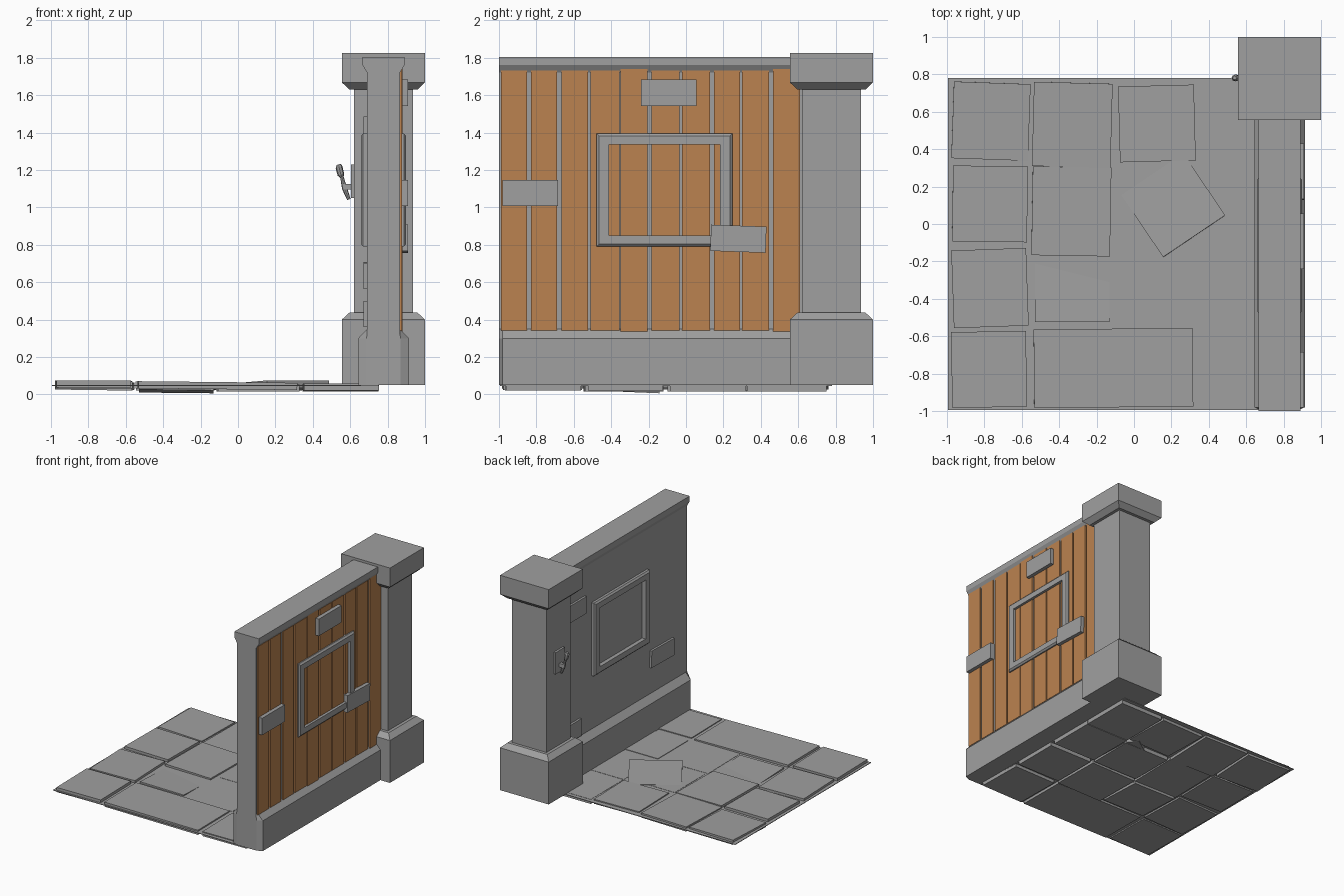
import bpy, bmesh, math
from mathutils import Matrix, Vector, Euler


def material(name, rgb):
    m = bpy.data.materials.new(name)
    m.diffuse_color = (*rgb, 1)
    return m


STONE = material("stone_grey", (0.35, 0.35, 0.35))
WOOD = material("plank_orange", (0.50, 0.225, 0.08))


def finish(name, bm, mat):
    bmesh.ops.recalc_face_normals(bm, faces=bm.faces[:])
    me = bpy.data.meshes.new(name)
    bm.to_mesh(me)
    bm.free()
    me.materials.append(mat)
    ob = bpy.data.objects.new(name, me)
    bpy.context.collection.objects.link(ob)
    return ob


def loft(name, rings, mat, caps=True):
    """Skin a list of closed rings that have equal point counts."""
    bm = bmesh.new()
    vs = [[bm.verts.new(p) for p in r] for r in rings]
    n = len(rings[0])
    for a, b in zip(vs, vs[1:]):
        for i in range(n):
            j = (i + 1) % n
            bm.faces.new((a[i], a[j], b[j], b[i]))
    if caps:
        bm.faces.new(vs[0])
        bm.faces.new(vs[-1])
    return finish(name, bm, mat)


def box(name, lo, hi, mat, rot=(0, 0, 0)):
    lo, hi = Vector(lo), Vector(hi)
    bm = bmesh.new()
    bmesh.ops.create_cube(bm, size=1)
    mtx = (Matrix.Translation((lo + hi) / 2)
           @ Euler([math.radians(a) for a in rot]).to_matrix().to_4x4()
           @ Matrix.Diagonal((*(hi - lo), 1)))
    bm.transform(mtx)
    return finish(name, bm, mat)


# Corner pillar: square sections up its height
PX, PY = 0.7775, 0.7775


def square(h, z):
    return [(PX + sx * h, PY + sy * h, z) for sx, sy in ((-1, -1), (1, -1), (1, 1), (-1, 1))]


loft("corner_pillar", [square(h, z) for h, z in (
    (0.2225, 0.05), (0.2225, 0.40), (0.182, 0.437), (0.157, 0.437),
    (0.157, 1.63), (0.182, 1.63), (0.2225, 1.668), (0.2225, 1.825))], STONE)

# Wall: mirrored profile with plinth and coping, run along y
WX = 0.778
half = [(0.135, 0.05), (0.135, 0.30), (0.088, 0.35), (0.088, 1.72), (0.112, 1.76), (0.112, 1.805)]


def wall_ring(y, plinth):
    pts = [(min(w, plinth) if z < 0.4 else w, z) for w, z in half]
    return [(WX + w, y, z) for w, z in pts] + [(WX - w, y, z) for w, z in reversed(pts)]


loft("wall", [wall_ring(-1.0, 0.09), wall_ring(-0.98, 0.135), wall_ring(0.70, 0.135)], STONE)

# Wooden planks on the outer face
edges = [(-0.99, -0.85), (-0.83, -0.69), (-0.665, -0.525), (-0.51, -0.355), (-0.35, -0.205),
         (-0.185, -0.035), (-0.022, 0.128), (0.15, 0.288), (0.30, 0.445), (0.465, 0.61)]
for i, (a, b) in enumerate(edges):
    tall = 0.008 if i in (4, 9) else 0
    box(f"plank_{i + 1}", (0.855, a, 0.342 - tall), (0.877 + tall / 4, b, 1.733 + tall), WOOD)

# Blank window frame, one ring on each side of the wall
CY, CZ = -0.115, 1.093


def frame_ring(x, hy, hz):
    return [(x, CY + sy * hy, CZ + sz * hz) for sy, sz in ((-1, -1), (1, -1), (1, 1), (-1, 1))]


for side, root, tip in (("outer", 0.86, 0.899), ("inner", 0.70, 0.657)):
    d = 0.012 if tip > root else -0.012
    loft(f"window_frame_{side}", [
        frame_ring(root, 0.363, 0.302), frame_ring(tip - d, 0.363, 0.302),
        frame_ring(tip, 0.350, 0.289), frame_ring(tip, 0.298, 0.243),
        frame_ring(root, 0.298, 0.243)], STONE, caps=False)

# Protruding bricks on both wall faces: y, z centre and tilt
for i, (y, z, t) in enumerate(((-0.833, 1.076, 0), (-0.093, 1.613, 0), (0.28, 0.832, -2))):
    box(f"outer_brick_{i + 1}", (0.85, y - 0.148, z - 0.07), (0.908, y + 0.148, z + 0.07), STONE, (t, 0, 0))
for i, (y, z, t) in enumerate(((0.485, 1.415, 0), (-0.66, 0.635, 1), (0.55, 0.43, 0))):
    box(f"inner_brick_{i + 1}", (0.672, y - 0.148, z - 0.07), (0.72, y + 0.148, z + 0.07), STONE, (t, 0, 0))

# Wall lever on the pillar: plate, pivot and handle
box("lever_plate", (0.603, 0.72, 1.05), (0.63, 0.84, 1.23), STONE)
box("lever_pivot", (0.565, 0.768, 1.095), (0.608, 0.795, 1.125), STONE)


def lever_ring(x, z, r):
    return [(x + r * math.cos(k * math.pi / 4), 0.781 + r * math.sin(k * math.pi / 4),
             z + 0.35 * r * math.cos(k * math.pi / 4)) for k in range(8)]


loft("lever_handle", [lever_ring(*p) for p in (
    (0.593, 1.042, 0.009), (0.570, 1.10, 0.013), (0.556, 1.16, 0.009),
    (0.550, 1.175, 0.017), (0.540, 1.215, 0.018), (0.538, 1.23, 0.010))], STONE)

# Floor bed and paving slabs
box("floor_bed", (-0.995, -0.995, 0.046), (0.75, 0.78, 0.051), STONE)
# x0, x1, y0, y1, top z, then rotation in degrees
slabs = [
    (-0.97, -0.56, 0.345, 0.755, 0.064, 0.8, 0.8, -2),
    (-0.54, -0.12, 0.305, 0.755, 0.062, 0.6, 0, -1.5),
    (-0.08, 0.325, 0.335, 0.74, 0.060, 0, 0, 1.5),
    (0.345, 0.75, 0.325, 0.75, 0.053, 0, 0, 0),
    (-0.97, -0.57, -0.095, 0.31, 0.072, 0, 0.4, -0.8),
    (-0.545, -0.125, -0.17, 0.305, 0.066, 0, 0.8, -1),
    (-0.10, 0.325, -0.10, 0.29, 0.053, 0, 0, 0),
    (0.345, 0.75, -0.085, 0.32, 0.053, 0, 0, 0),
    (-0.97, -0.57, -0.55, -0.135, 0.070, 0, 0, 2),
    (-0.53, -0.13, -0.525, -0.14, 0.054, -2.4, 0.6, 0),
    (-0.11, 0.325, -0.545, -0.125, 0.053, 0, 0, 1),
    (0.345, 0.75, -0.52, -0.125, 0.055, 0, 0, 0),
    (-0.975, -0.575, -0.98, -0.575, 0.074, 0, 0, 1),
    (-0.535, 0.315, -0.98, -0.56, 0.066, 0, 0.6, 0.5),
    (0.35, 0.75, -0.965, -0.565, 0.058, 0, 0, 1),
]
for i, (x0, x1, y0, y1, top, *rot) in enumerate(slabs):
    box(f"paving_slab_{i + 1}", (x0, y0, top - 0.038), (x1, y1, top), STONE, rot)
# Loose slab, turned and tipped up at its front corner
box("loose_slab", (0.01, -0.10, 0.025), (0.41, 0.30, 0.065), STONE, (-2.8, 0, 34))
